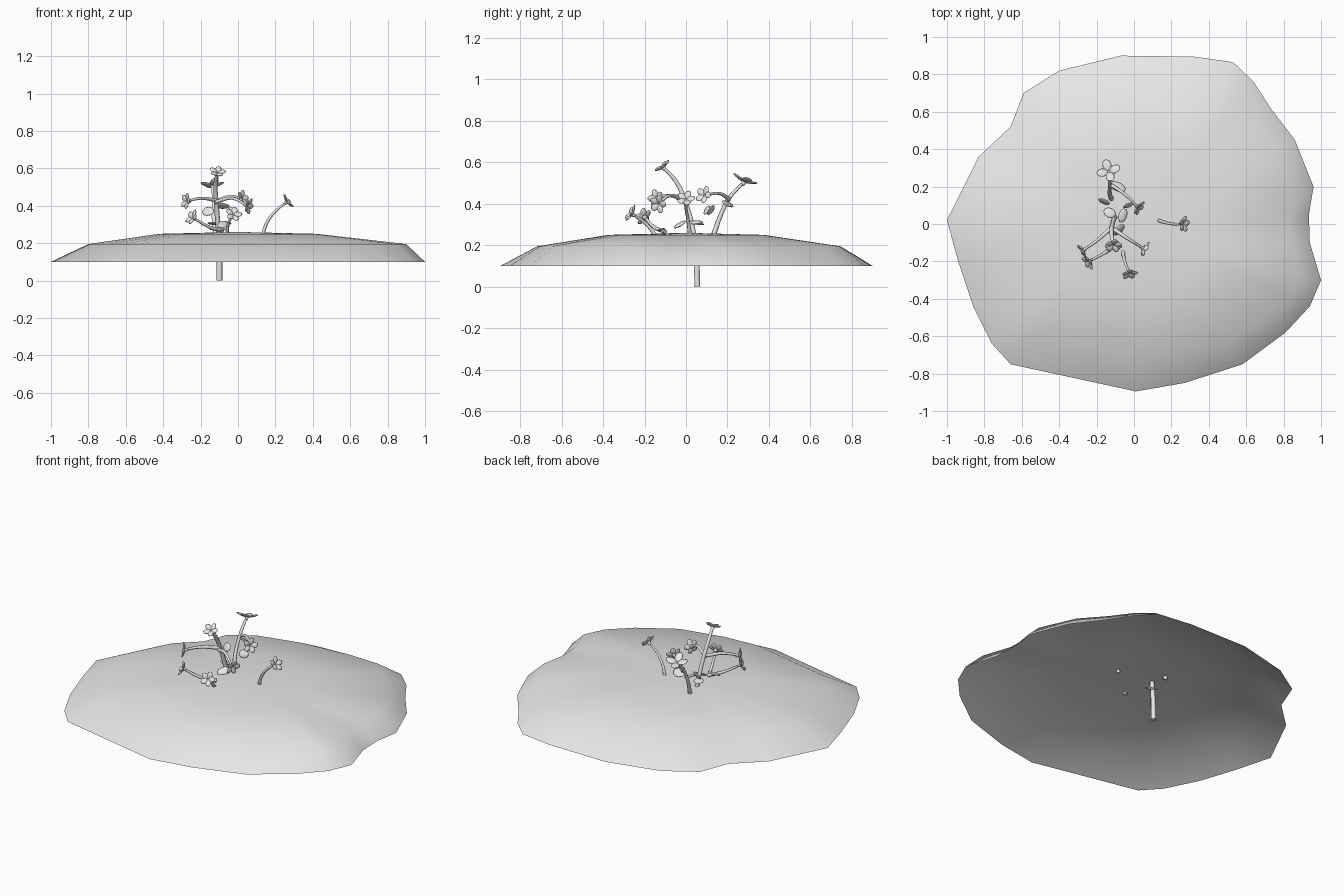
import bpy, bmesh, math
from mathutils import Vector, Matrix

cube = bpy.data.objects.get("Cube")
if cube:
    bpy.data.objects.remove(cube, do_unlink=True)

grey = bpy.data.materials.new("plain_grey")
grey.use_nodes = True
grey.diffuse_color = (0.8, 0.8, 0.8, 1)
grey.node_tree.nodes["Principled BSDF"].inputs["Base Color"].default_value = (0.8, 0.8, 0.8, 1)


def finish(bm, name):
    mesh = bpy.data.meshes.new(name)
    bm.to_mesh(mesh)
    bm.free()
    for p in mesh.polygons:
        p.use_smooth = True
    mesh.materials.append(grey)
    obj = bpy.data.objects.new(name, mesh)
    bpy.context.collection.objects.link(obj)
    return obj


# Ground mound: an open shell lofted inward from an irregular rim
rim = [(-1, .02), (-.83, .36), (-.66, .52), (-.59, .70), (-.40, .82), (-.07, .90), (.32, .895),
       (.53, .865), (.64, .76), (.73, .62), (.86, .45), (.96, .20), (.935, .05), (.94, -.10),
       (1, -.30), (.94, -.44), (.81, -.58), (.58, -.75), (.27, -.85), (.01, -.895),
       (-.66, -.75), (-.76, -.64), (-.86, -.44), (-.94, -.20)]
bm = bmesh.new()
rings = []
for scale, z in ((1, .10), (.8, .195), (.42, .25)):
    ring = []
    for x, y in rim:
        s = scale + (.1 * max(0, x) if scale == .8 else 0)
        ring.append(bm.verts.new((x * s, y * s, z)))
    rings.append(ring)
top = bm.verts.new((0, 0, .26))
n = len(rim)
for i in range(n):
    j = (i + 1) % n
    for low, high in zip(rings, rings[1:]):
        bm.faces.new((low[i], low[j], high[j], high[i]))
    bm.faces.new((rings[-1][i], rings[-1][j], top))
bmesh.ops.recalc_face_normals(bm, faces=bm.faces)
if top.normal.z < 0:
    bmesh.ops.reverse_faces(bm, faces=bm.faces)
finish(bm, "ground_mound")


# Stems: tapered tubes along smooth curves
def stem(name, points, radius, tip=.6):
    curve = bpy.data.curves.new(name, "CURVE")
    curve.dimensions = "3D"
    curve.bevel_depth = radius
    curve.bevel_resolution = 1
    curve.resolution_u = 4
    curve.use_fill_caps = True
    spline = curve.splines.new("BEZIER")
    spline.bezier_points.add(len(points) - 1)
    for k, (bp, co) in enumerate(zip(spline.bezier_points, points)):
        bp.co = co
        bp.radius = 1 + (tip - 1) * k / (len(points) - 1)
        bp.handle_left_type = bp.handle_right_type = "AUTO"
    curve.materials.append(grey)
    obj = bpy.data.objects.new(name, curve)
    bpy.context.collection.objects.link(obj)


def frame(pos, facing):
    turn = Vector(facing).to_track_quat("Z", "Y").to_matrix().to_4x4()
    return Matrix.Translation(pos) @ turn


def blade(bm, matrix, length, width):
    shape = Matrix.Diagonal((length / 2, width / 2, .006, 1))
    bmesh.ops.create_uvsphere(bm, u_segments=10, v_segments=6, radius=1, matrix=matrix @ shape)


# Flowers: slightly cupped petals around a small cup
def flower(name, pos, facing, size=.045, petals=5):
    bm = bmesh.new()
    base = frame(pos, facing)
    for k in range(petals):
        spin = Matrix.Rotation(math.tau * k / petals, 4, "Z")
        lift = Matrix.Rotation(-.3, 4, "Y")
        out = Matrix.Translation((size * .55, 0, 0))
        blade(bm, base @ spin @ lift @ out, size, size * .75)
    cup = base @ Matrix.Translation((0, 0, -.008))
    bmesh.ops.create_cone(bm, segments=8, radius1=.006, radius2=.014, depth=.022,
                          cap_ends=True, matrix=cup)
    finish(bm, name)


def leaf(name, pos, facing, length, width, turn=0):
    bm = bmesh.new()
    blade(bm, frame(pos, facing) @ Matrix.Rotation(turn, 4, "Z"), length, width)
    finish(bm, name)


plants = {
    "main": (.016, [(-.1, .055, 0), (-.1, .045, .2), (-.115, 0, .4), (-.12, -.05, .51),
                    (-.11, -.11, .575)], (.1, -.6, .8)),
    "side": (.010, [(.13, .02, .24), (.16, .01, .32), (.21, 0, .38), (.26, 0, .42)], (.8, -.1, .6)),
    "front": (.010, [(-.06, -.14, .24), (-.05, -.2, .31), (-.025, -.26, .35)], (.2, -.8, .5)),
    "left_branch": (.011, [(-.12, -.02, .43), (-.2, -.09, .44), (-.27, -.14, .425)], (-.8, -.5, .1)),
    "right_branch": (.011, [(-.12, -.02, .42), (-.03, -.08, .44), (.05, -.13, .40)], (.8, -.4, -.2)),
    "low_branch": (.011, [(-.08, -.1, .265), (-.15, -.15, .285), (-.24, -.2, .335)], (-.7, -.5, .4)),
    "back_branch": (.010, [(-.125, .21, .42), (-.05, .16, .45), (.02, .09, .44)], (.7, -.5, .3)),
}
for name, (radius, path, facing) in plants.items():
    stem(name + "_stem", path, radius)
    flower(name + "_flower", path[-1], facing)

# Back stem with its broad flower
stem("back_stem", [(-.12, .13, .24), (-.13, .165, .34), (-.13, .21, .43), (-.135, .27, .495)], .013)
flower("back_flower", (-.135, .28, .505), (-.1, .35, .9), .065, 4)

# Broad leaves around the base and along the stems
leaf("base_leaf_back", (-.13, .06, .305), (.1, .2, 1), .07, .055)
leaf("base_leaf_left", (-.06, .045, .31), (.3, -.1, 1), .08, .05)
leaf("base_leaf_front", (-.08, -.03, .30), (.3, -.6, .8), .08, .05, .5)
leaf("low_leaf", (-.11, -.12, .275), (0, -.3, 1), .09, .04)
leaf("upper_leaf", (-.09, .2, .40), (.2, .5, .8), .10, .06)
leaf("hanging_leaf", (-.16, .12, .37), (-.3, -.7, .4), .07, .055)
leaf("right_leaf", (-.03, .1, .37), (.3, -.8, .4), .06, .05)
leaf("buried_leaf", (-.07, .07, .19), (.3, .5, .8), .08, .05)
